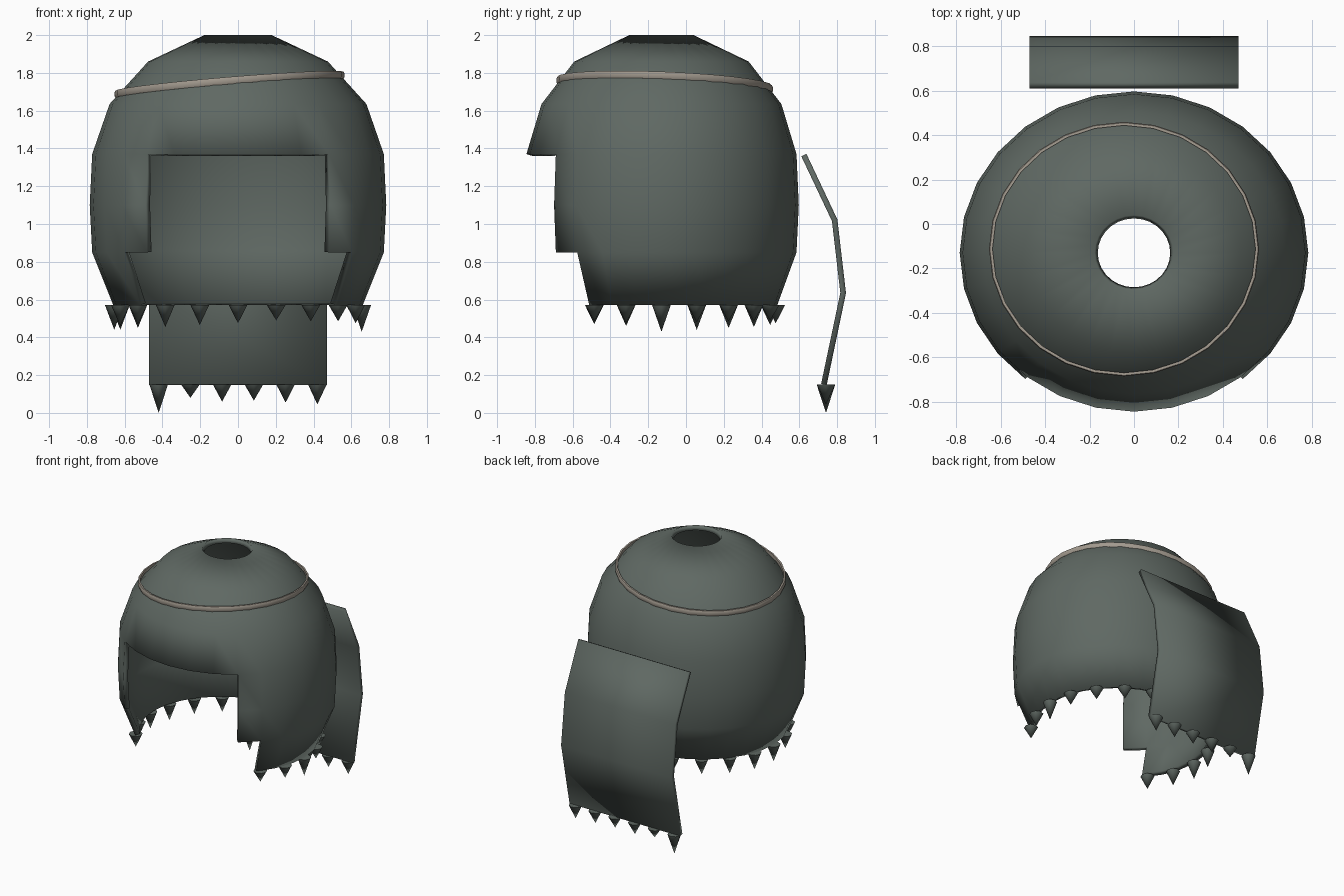
import bpy, bmesh, math
from math import sin, cos, pi, radians

if "Cube" in bpy.data.objects:
    bpy.data.objects.remove(bpy.data.objects["Cube"])

def material(name, rgb):
    m = bpy.data.materials.new(name)
    m.diffuse_color = (*rgb, 1)
    m.use_nodes = True
    m.node_tree.nodes["Principled BSDF"].inputs["Base Color"].default_value = m.diffuse_color
    return m

CLOTH = material("dark_cloth", (0.115, 0.14, 0.125))
CORD = material("pale_band", (0.36, 0.32, 0.27))

def make(name, verts, faces, mat, thickness=0, offset=-1, angle=40):
    me = bpy.data.meshes.new(name)
    me.from_pydata(verts, [], faces)
    bm = bmesh.new()
    bm.from_mesh(me)
    loose = [v for v in bm.verts if not v.link_faces]
    bmesh.ops.delete(bm, geom=loose, context='VERTS')
    bmesh.ops.recalc_face_normals(bm, faces=bm.faces)
    bm.to_mesh(me)
    bm.free()
    ob = bpy.data.objects.new(name, me)
    bpy.context.collection.objects.link(ob)
    me.materials.append(mat)
    if thickness:
        s = ob.modifiers.new("thickness", 'SOLIDIFY')
        s.thickness, s.offset = thickness, offset
    bpy.ops.object.select_all(action='DESELECT')
    ob.select_set(True)
    bpy.context.view_layer.objects.active = ob
    bpy.ops.object.shade_smooth_by_angle(angle=radians(angle))
    return ob

# hood: oval dome with a top hole and a stepped face opening
CY, N = -0.13, 28
rings = [(0.178, 0.17, 2.0), (0.476, 0.462, 1.86), (0.68, 0.635, 1.635), (0.772, 0.715, 1.37),
         (0.785, 0.727, 1.10), (0.772, 0.715, 0.85), (0.66, 0.613, 0.57)]
verts = [(rx * sin(2 * pi * i / N), CY - ry * cos(2 * pi * i / N), z)
         for rx, ry, z in rings for i in range(N)]
gap = [0, 0, 0, 3, 3, 4]          # removed columns each side of the front centre
faces = []
for r, g in enumerate(gap):
    for i in range(g, N - g):
        j = (i + 1) % N
        faces.append((r * N + i, (r + 1) * N + i, (r + 1) * N + j, r * N + j))
make("hood", verts, faces, CLOTH, 0.035)

# tilted band around the crown
section = [(-0.008, -0.019), (0.004, -0.019), (0.008, -0.01),
           (0.008, 0.01), (0.004, 0.019), (-0.008, 0.019)]
K = len(section)
bv, bf = [], []
for i in range(N):
    a = 2 * pi * i / N
    for dr, dz in section:
        x, y = (0.60 + dr) * sin(a), -(0.565 + dr) * cos(a)
        bv.append((x - 0.045, y - 0.113, 1.737 + 0.083 * x - 0.04 * y + dz))
    for k in range(K):
        n, m = (i + 1) % N, (k + 1) % K
        bf.append((i * K + k, n * K + k, n * K + m, i * K + m))
make("crown_band", bv, bf, CORD)

# neck flap: bent sheet hanging behind the hood
path = [(0.624, 1.365), (0.787, 1.02), (0.832, 0.635), (0.73, 0.15)]
fv = [(x, y, z) for y, z in path for x in (-0.47, 0.47)]
ff = [(2 * i, 2 * i + 1, 2 * i + 3, 2 * i + 2) for i in range(3)]
make("neck_flap", fv, ff, CLOTH, 0.03, 0)

# ragged fringe: rows of cones pointing down
def fringe(name, tips, radius=0.049, sides=8):
    v, f = [], []
    for x, y, top, tip in tips:
        b = len(v)
        v += [(x + radius * cos(2 * pi * k / sides), y + radius * sin(2 * pi * k / sides), top)
              for k in range(sides)] + [(x, y, tip)]
        f.append(tuple(range(b, b + sides)))
        f += [(b + k, b + (k + 1) % sides, b + sides) for k in range(sides)]
    make(name, v, f, CLOTH, angle=50)

hood_tips = [0.47, 0.46, 0.44, 0.44, 0.45, 0.455, 0.465, 0.475,
             0.49, 0.485, 0.485, 0.48, 0.43, 0.475, 0.485]
fringe("hood_fringe", [(0.655 * sin(radians(18 * (i - 7))), CY + 0.605 * cos(radians(18 * (i - 7))),
                        0.57, t) for i, t in enumerate(hood_tips)])
flap_tips = [0.0, 0.08, 0.06, 0.065, 0.055, 0.045]
fringe("flap_fringe", [(-0.42 + 0.168 * i, 0.741, 0.15, t) for i, t in enumerate(flap_tips)])
